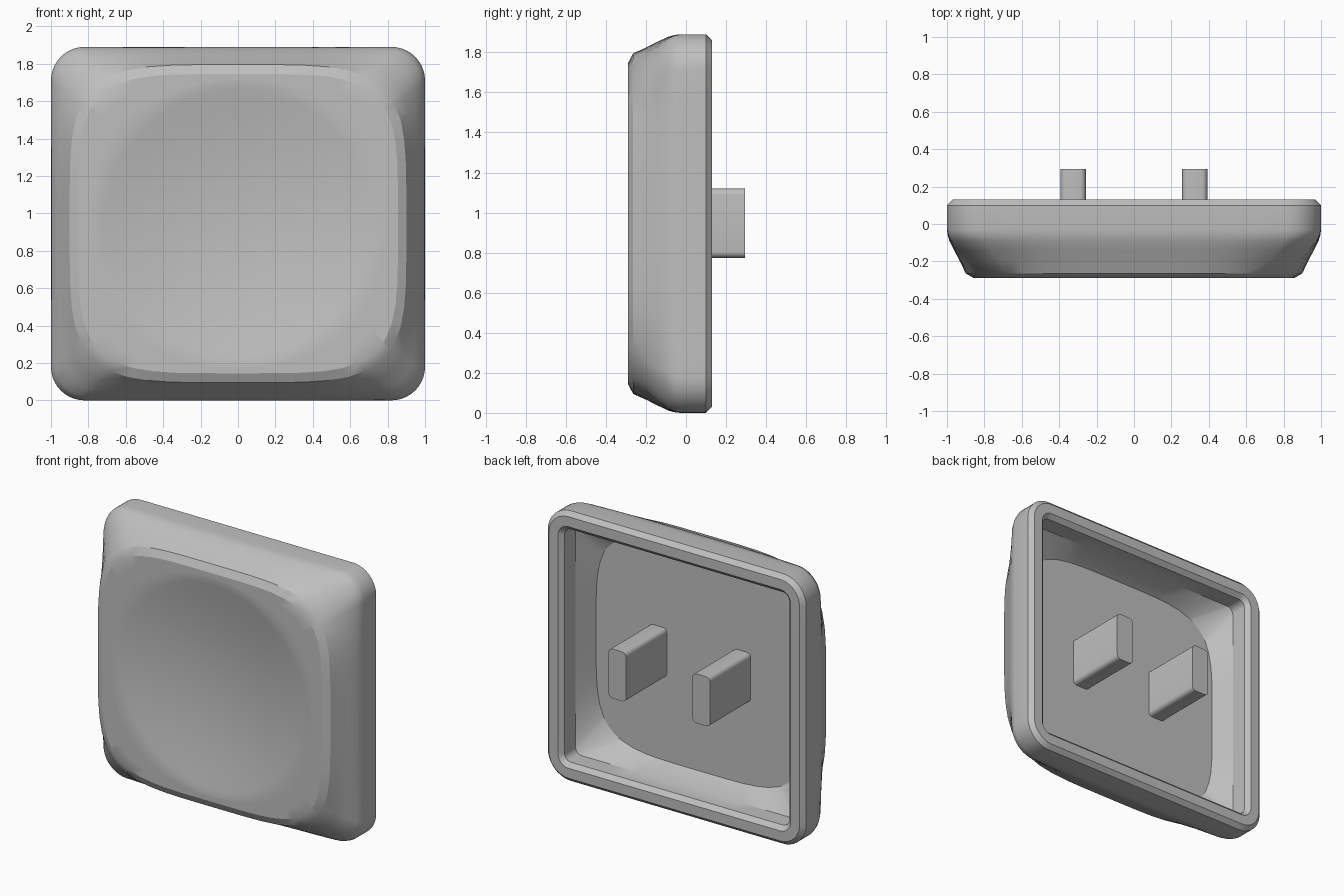
import bpy, bmesh, math

if "Cube" in bpy.data.objects:
    bpy.data.objects.remove(bpy.data.objects["Cube"])

MID = 0.945  # height of the cap's centre
grey = bpy.data.materials.new("plain grey")
grey.use_nodes = True
colour = (0.52, 0.52, 0.52, 1)
grey.diffuse_color = colour
grey.node_tree.nodes["Principled BSDF"].inputs["Base Color"].default_value = colour


def finish(bm, name):
    bmesh.ops.recalc_face_normals(bm, faces=bm.faces)
    mesh = bpy.data.meshes.new(name)
    bm.to_mesh(mesh)
    bm.free()
    mesh.materials.append(grey)
    obj = bpy.data.objects.new(name, mesh)
    bpy.context.collection.objects.link(obj)
    bpy.ops.object.select_all(action="DESELECT")
    bpy.context.view_layer.objects.active = obj
    obj.select_set(True)
    bpy.ops.object.shade_smooth_by_angle(angle=math.radians(25))


def rounded_rect(inset, radius, arc=10, side=12):
    """Outline as (x, z) pairs around the centre."""
    a, b = 1 - inset - radius, MID - inset - radius
    corners = [(a, b), (-a, b), (-a, -b), (a, -b)]
    pts = []
    for q, (cx, cz) in enumerate(corners):
        for i in range(arc + 1):
            t = math.pi / 2 * (q + i / arc)
            pts.append((cx + radius * math.cos(t), cz + radius * math.sin(t)))
        # subdivide the straight side up to the next corner
        nx, nz = corners[(q + 1) % 4]
        x0, z0 = pts[-1]
        for i in range(1, side):
            f = i / side
            pts.append((x0 + (nx - cx) * f, z0 + (nz - cz) * f))
    return pts


BASE = rounded_rect(0, 0.18)


def squircle(a, b, n=4.5):
    pts = []
    for x, z in BASE:
        k = (abs(x / a) ** n + abs(z / b) ** n) ** (-1 / n)
        pts.append((x * k, z * k))
    return pts


def blend(p, q, t):
    return [(x + (u - x) * t, z + (w - z) * t) for (x, z), (u, w) in zip(p, q)]


def flat(pts, y):
    return [(x, y, z) for x, z in pts]


# Cap shell: one loft from the inner ceiling, over the rim, to the dished front
CEILING_Y = -0.155
FRONT_Y = -0.29
opening = rounded_rect(0.13, 0.05)
front_edge = squircle(0.9, 0.85)
dish_edge = squircle(0.855, 0.8)
rings = [
    flat(squircle(0.805, 0.755), CEILING_Y),
    flat(opening, -0.02),
    flat(opening, 0.10),
    flat(rounded_rect(0.10, 0.08), 0.13),
    flat(rounded_rect(0.03, 0.15), 0.13),
    flat(BASE, 0.10),
    flat(BASE, -0.03),
]
for y, t in ((-0.06, 0.04), (-0.09, 0.13), (-0.14, 0.38), (-0.20, 0.7), (-0.264, 1)):
    rings.append(flat(blend(BASE, front_edge, t), y))

# Front face: flat border easing into a round, shallow bowl
BOWL = 0.76
DEPTH = 0.085
circle = squircle(BOWL, BOWL, 2)
for t in (0, 0.35, 0.7):
    rings.append(flat(blend(dish_edge, circle, t), FRONT_Y))
STEPS = 18
for i in range(STEPS):
    s = 1 - i / STEPS
    y = FRONT_Y + DEPTH * (1 - s * s) ** 1.1
    rings.append([(x * s, y, z * s) for x, z in circle])

bm = bmesh.new()
loops = [[bm.verts.new((x, y, z + MID)) for x, y, z in ring] for ring in rings]
count = len(BASE)
for low, high in zip(loops, loops[1:]):
    for i in range(count):
        j = (i + 1) % count
        bm.faces.new((low[i], low[j], high[j], high[i]))
bm.faces.new(loops[0])
tip = bm.verts.new((0, FRONT_Y + DEPTH, MID))
for i in range(count):
    bm.faces.new((loops[-1][i], loops[-1][(i + 1) % count], tip))
finish(bm, "cap_shell")

# Two mounting prongs with edges rounded along their length
PRONG_END = 0.295
length = PRONG_END - CEILING_Y
for name, side in (("left_prong", 1), ("right_prong", -1)):
    bm = bmesh.new()
    bmesh.ops.create_cube(bm, size=1)
    bmesh.ops.scale(bm, vec=(0.135, length, 0.345), verts=bm.verts)
    bmesh.ops.translate(bm, vec=(side * 0.325, PRONG_END - length / 2, 0.947),
                        verts=bm.verts)
    long_edges = [e for e in bm.edges
                  if abs(e.verts[0].co.y - e.verts[1].co.y) > 0.1]
    bmesh.ops.bevel(bm, geom=long_edges, offset=0.03, segments=5,
                    profile=0.5, affect="EDGES")
    finish(bm, name)
